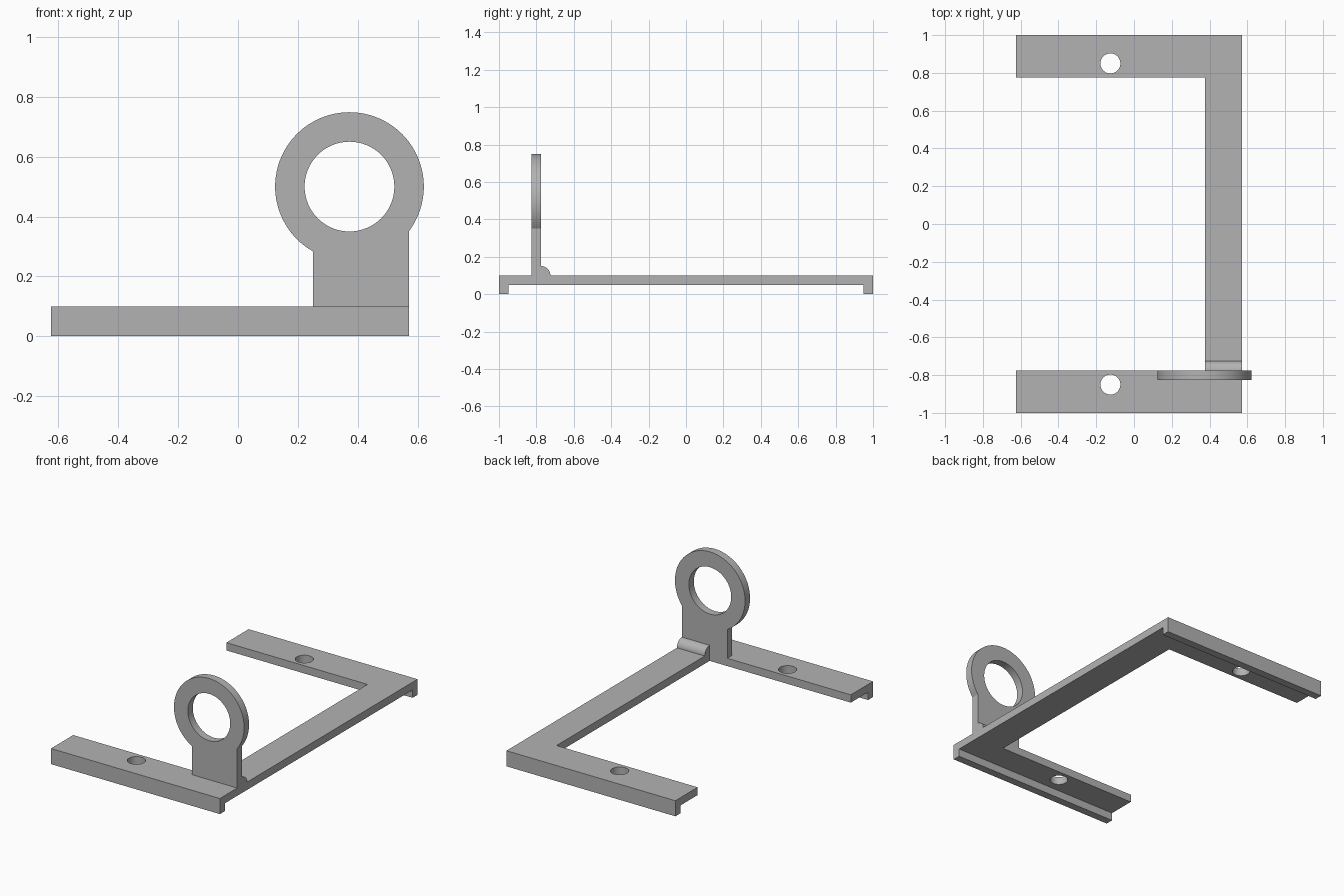
import bpy
import bmesh
from math import acos, cos, sin, pi
from mathutils import Matrix, Vector

cube = bpy.data.objects.get("Cube")
if cube:
    bpy.data.objects.remove(cube, do_unlink=True)

grey = bpy.data.materials.new("plain grey")
grey.use_nodes = True
grey.diffuse_color = (0.45, 0.45, 0.45, 1)
grey.node_tree.nodes["Principled BSDF"].inputs["Base Color"].default_value = grey.diffuse_color

X, Y, Z = Vector((1, 0, 0)), Vector((0, 1, 0)), Vector((0, 0, 1))


def arc(cx, cy, r, start=0.0, end=2 * pi, steps=64, closed=True):
    """Points on an arc; a closed circle leaves out its repeated last point."""
    count = steps if closed else steps + 1
    return [(cx + r * cos(start + (end - start) * i / steps),
             cy + r * sin(start + (end - start) * i / steps)) for i in range(count)]


def evaluated_mesh(obj):
    return bpy.data.meshes.new_from_object(obj.evaluated_get(bpy.context.evaluated_depsgraph_get()))


def extrude(name, loops, thickness, centre, u, v):
    """Extrude an outline with holes, drawn in the plane of u and v, about its centre."""
    curve = bpy.data.curves.new(name, "CURVE")
    curve.dimensions = "2D"
    curve.fill_mode = "BOTH"
    curve.extrude = thickness / 2
    for loop in loops:
        spline = curve.splines.new("POLY")
        spline.points.add(len(loop) - 1)
        for point, (a, b) in zip(spline.points, loop):
            point.co = (a, b, 0, 1)
        spline.use_cyclic_u = True
    helper = bpy.data.objects.new(name + " outline", curve)
    bpy.context.collection.objects.link(helper)
    bpy.context.view_layer.update()
    mesh = evaluated_mesh(helper)
    bpy.data.objects.remove(helper, do_unlink=True)

    # Weld the caps to the walls and place the part
    bm = bmesh.new()
    bm.from_mesh(mesh)
    bmesh.ops.remove_doubles(bm, verts=bm.verts, dist=1e-5)
    axes = Matrix((u, v, u.cross(v))).transposed().to_4x4()
    bm.transform(Matrix.Translation(centre) @ axes)
    bmesh.ops.recalc_face_normals(bm, faces=bm.faces)
    bm.to_mesh(mesh)
    bm.free()
    mesh.materials.clear()
    mesh.materials.append(grey)
    obj = bpy.data.objects.new(name, mesh)
    bpy.context.collection.objects.link(obj)
    return obj


def smooth(obj):
    bpy.ops.object.select_all(action="DESELECT")
    obj.select_set(True)
    bpy.context.view_layer.objects.active = obj
    bpy.ops.object.shade_smooth_by_angle(angle=pi / 6)


left, right, spine, arm = -0.625, 0.572, 0.375, 0.775

# U-shaped frame with a screw hole in each arm
outline = [(left, -1), (right, -1), (right, 1), (left, 1),
           (left, arm), (spine, arm), (spine, -arm), (left, -arm)]
holes = [arc(-0.125, y, 0.053, steps=48) for y in (-0.85, 0.85)]
frame = extrude("frame", [outline] + holes, 0.1, (0, 0, 0.05), X, Y)

# Hollow out the underside, leaving a lip along the front and back edges
hollow = [(-0.95, -0.1), (0.95, -0.1), (0.95, 0.05), (-0.95, 0.05)]
cutter = extrude("underside cutter", [hollow], 2, (0, 0, 0), Y, Z)
cutter.hide_render = True
cut = frame.modifiers.new("hollow", "BOOLEAN")
cut.operation = "DIFFERENCE"
cut.solver = "EXACT"
cut.object = cutter
bpy.context.view_layer.update()
hollowed = evaluated_mesh(frame)
frame.modifiers.clear()
frame.data = hollowed
bpy.data.objects.remove(cutter, do_unlink=True)
smooth(frame)

# Upright ring on a tab
cx, cz, radius, tab_left = 0.3725, 0.5, 0.2485, 0.25
start = -acos((right - cx) / radius)
end = pi + acos((cx - tab_left) / radius)
keyhole = arc(cx, cz, radius, start, end, 72, False) + [(tab_left, 0.1), (right, 0.1)]
ring = extrude("ring_bracket", [keyhole, arc(cx, cz, 0.15)], 0.05, (0, -0.8, 0), X, Z)
smooth(ring)

# Quarter-round brace behind the tab
quarter = [(-arm, 0.1)] + arc(-arm, 0.1, 0.05, 0, pi / 2, 16, False)
brace = extrude("brace", [quarter], right - spine, ((right + spine) / 2, 0, 0), Y, Z)
smooth(brace)
